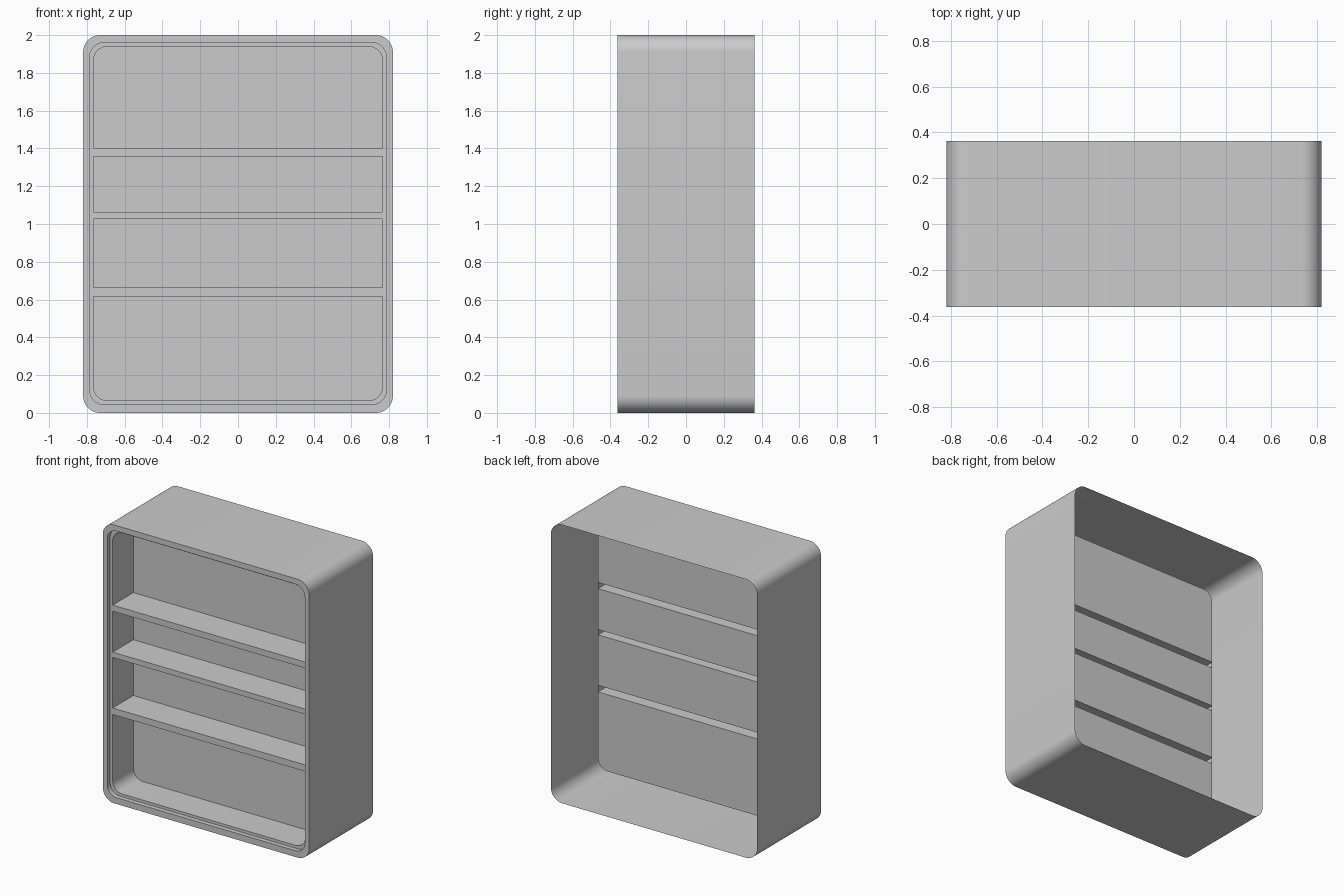
import bpy, bmesh, math
from mathutils import Vector

if "Cube" in bpy.data.objects:
    bpy.data.objects.remove(bpy.data.objects["Cube"])

SEG = 10                                   # segments per rounded corner
SHELVES = [(0.616, 0.663), (1.026, 1.064), (1.358, 1.402)]
Y_STEP, Y_PANEL = -0.33, -0.095


def rounded_loop(bm, half_w, z0, z1, r, y):
    """Ring of vertices around a rounded rectangle, anticlockwise from the front."""
    centres = [(half_w - r, z1 - r), (-half_w + r, z1 - r),
               (-half_w + r, z0 + r), (half_w - r, z0 + r)]
    ring = []
    for k, (cx, cz) in enumerate(centres):
        for i in range(SEG + 1):
            a = math.pi / 2 * (k + i / SEG)
            ring.append(bm.verts.new((cx + r * math.cos(a), y, cz + r * math.sin(a))))
    return ring


def bridge(bm, a, b):
    n = len(a)
    for i in range(n):
        j = (i + 1) % n
        bm.faces.new((a[i], a[j], b[j], b[i]))


def finish(bm, name):
    me = bpy.data.meshes.new(name)
    bm.to_mesh(me)
    bm.free()
    ob = bpy.data.objects.new(name, me)
    bpy.context.collection.objects.link(ob)
    bpy.context.view_layer.objects.active = ob
    ob.select_set(True)
    bpy.ops.object.shade_smooth_by_angle(angle=math.radians(30))
    ob.select_set(False)


OUTER = (0.82, 0.0, 2.0, 0.09)
RIM = (0.785, 0.045, 1.96, 0.075)
INNER = (0.765, 0.065, 1.94, 0.075)

# Housing: open-backed shell, front frame, stepped rim and inner walls
bm = bmesh.new()
sections = [(OUTER, 0.363), (OUTER, -0.363), (RIM, -0.363),
            (RIM, Y_STEP), (INNER, Y_STEP), (INNER, Y_PANEL)]
rings = [rounded_loop(bm, *shape, y) for shape, y in sections]
for a, b in zip(rings, rings[1:]):
    bridge(bm, a, b)
finish(bm, "cabinet_housing")

# Rear panel with hollow shelves pushed forward from it
bm = bmesh.new()
bm.faces.new(rounded_loop(bm, *INNER, Y_PANEL))
for z in [z for pair in SHELVES for z in pair]:
    bmesh.ops.bisect_plane(bm, geom=bm.verts[:] + bm.edges[:] + bm.faces[:],
                           plane_co=(0, 0, z), plane_no=(0, 0, 1))
bands = [f for f in bm.faces
         if any(lo < f.calc_center_median().z < hi for lo, hi in SHELVES)]
ext = bmesh.ops.extrude_face_region(bm, geom=bands)
moved = [g for g in ext["geom"] if isinstance(g, bmesh.types.BMVert)]
bmesh.ops.translate(bm, verts=moved, vec=Vector((0, Y_STEP - Y_PANEL, 0)))
old = [f for f in bands if f.is_valid]
if old:
    bmesh.ops.delete(bm, geom=old, context='FACES_ONLY')
finish(bm, "rear_panel_with_shelves")
